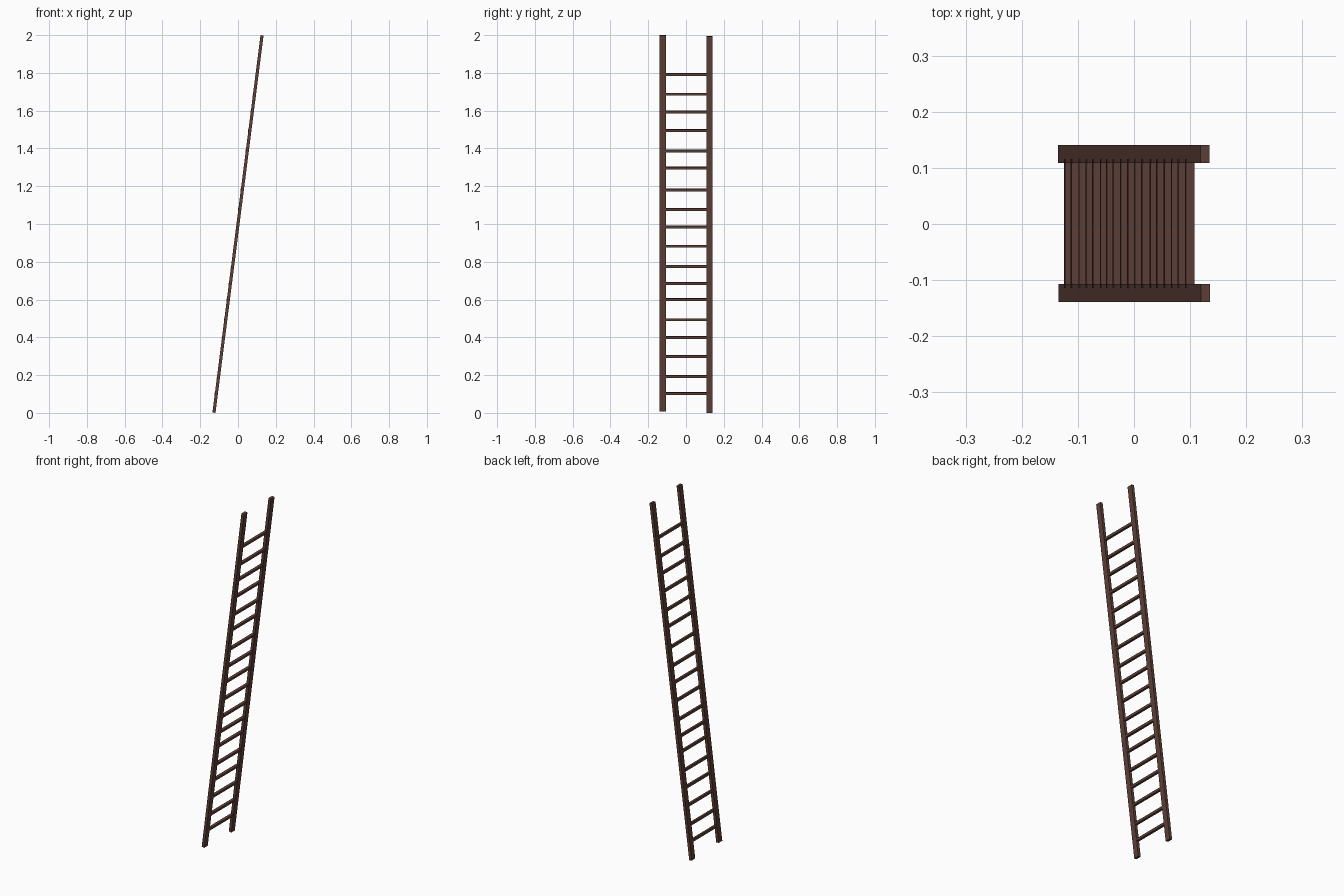
import bpy, math
from mathutils import Vector

if "Cube" in bpy.data.objects:
    bpy.data.objects.remove(bpy.data.objects["Cube"])

TILT = math.radians(7.26)
AXIS = Vector((math.sin(TILT), 0, math.cos(TILT)))

brown = bpy.data.materials.new("dark brown wood")
brown.diffuse_color = (0.109, 0.051, 0.038, 1)
brown.use_nodes = True
brown.node_tree.nodes["Principled BSDF"].inputs["Base Color"].default_value = brown.diffuse_color


def beam(name, size, location):
    """Box leaning along the ladder's slope."""
    bpy.ops.mesh.primitive_cube_add(size=1, location=location, rotation=(0, TILT, 0))
    ob = bpy.context.object
    ob.name = name
    ob.scale = size
    ob.data.materials.append(brown)
    return ob


# Two side rails, one set slightly higher along the slope
for name, y, z0, z1 in (("front_rail", -0.123, 0.007, 2.0),
                        ("back_rail", 0.125, 0.0, 1.994)):
    mid = (z0 + z1) / 2
    length = (z1 - z0 - 0.0163 * math.sin(TILT)) / math.cos(TILT)
    beam(name, (0.0163, 0.032, length),
         (math.tan(TILT) * (mid - 1), y, mid))

# Unevenly spaced rungs between the rails
heights = [0.102, 0.193, 0.299, 0.40, 0.493, 0.60, 0.685, 0.776, 0.882,
           0.984, 1.077, 1.18, 1.296, 1.387, 1.494, 1.593, 1.687, 1.792]
for i, z in enumerate(heights):
    beam(f"rung_{i + 1}", (0.0155, 0.23, 0.0135),
         (math.tan(TILT) * (z - 1) - 0.0015, 0.001, z))
